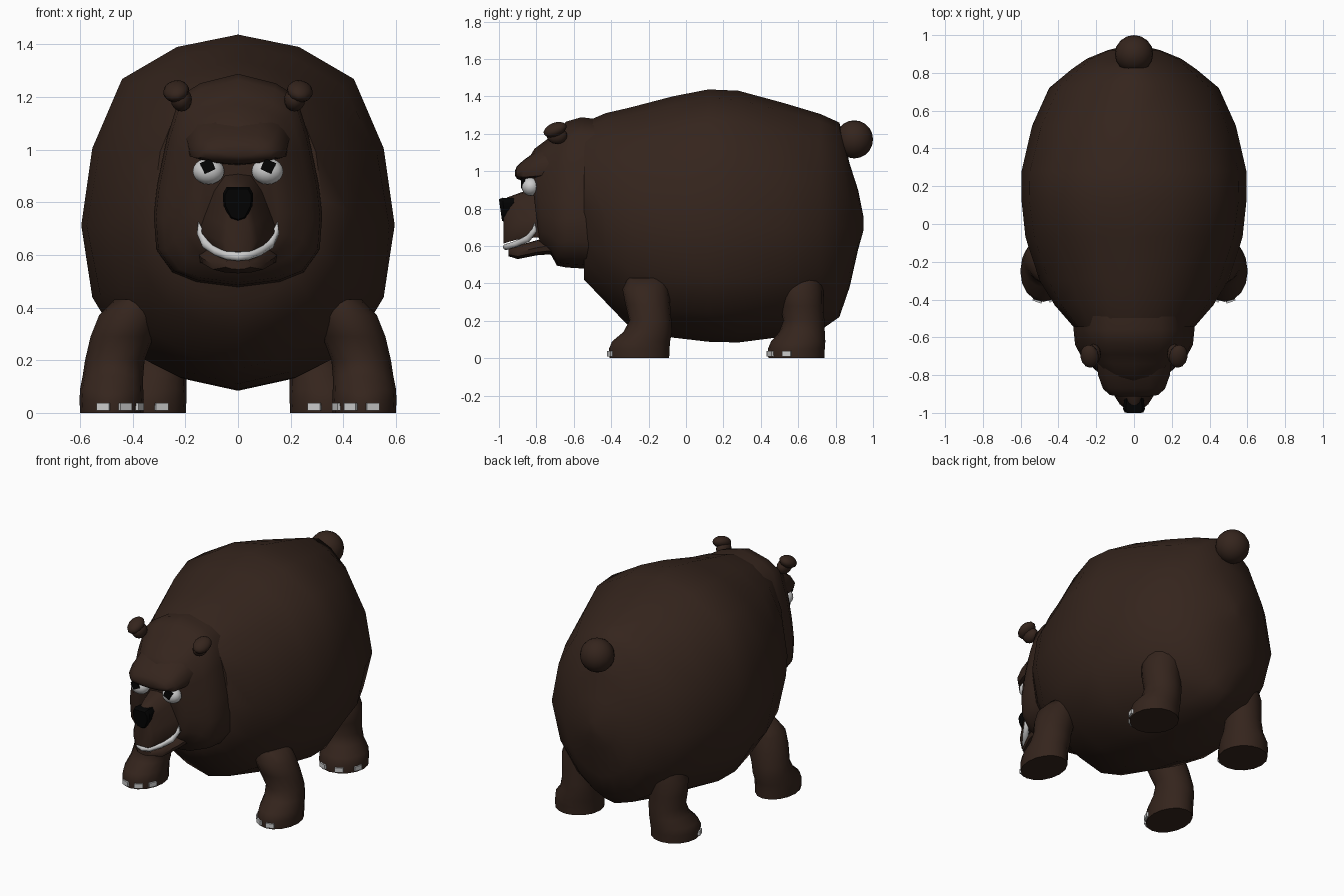
import bpy, bmesh, math
from mathutils import Vector

if "Cube" in bpy.data.objects:
    bpy.data.objects.remove(bpy.data.objects["Cube"])


def material(name, rgb):
    m = bpy.data.materials.new(name)
    m.diffuse_color = (*rgb, 1)
    m.use_nodes = True
    m.node_tree.nodes["Principled BSDF"].inputs["Base Color"].default_value = m.diffuse_color
    return m


FUR = material("brown_fur", (0.035, 0.018, 0.012))
WHITE = material("white", (0.75, 0.75, 0.75))
BLACK = material("black", (0.001, 0.001, 0.001))


def finish(name, bm, mat, angle=50):
    bmesh.ops.recalc_face_normals(bm, faces=bm.faces[:])
    me = bpy.data.meshes.new(name)
    bm.to_mesh(me)
    bm.free()
    ob = bpy.data.objects.new(name, me)
    bpy.context.collection.objects.link(ob)
    me.materials.append(mat)
    if angle:
        bpy.ops.object.select_all(action='DESELECT')
        ob.select_set(True)
        bpy.context.view_layer.objects.active = ob
        bpy.ops.object.shade_smooth_by_angle(angle=math.radians(angle))
    return ob


def loft(name, rings, mat, angle=50):
    bm = bmesh.new()
    loops = [[bm.verts.new(p) for p in r] for r in rings]
    n = len(loops[0])
    for a, b in zip(loops, loops[1:]):
        for i in range(n):
            j = (i + 1) % n
            bm.faces.new((a[i], a[j], b[j], b[i]))
    bm.faces.new(loops[0])
    bm.faces.new(loops[-1])
    return finish(name, bm, mat, angle)


def sections(half, stations):
    """Mirror a half cross-section; station = y, top, bottom, half width, tilt, pinch."""
    full = half + [(-x, z) for x, z in reversed(half) if x > 0]
    out = []
    for y, top, bot, hw, *extra in stations:
        tilt, pinch = (extra + [0, 0])[:2]
        c, h = (top + bot) / 2, (top - bot) / 2
        out.append([(x * hw * (1 - pinch * z * z), y + tilt * z, c + z * h) for x, z in full])
    return out


def ball(name, loc, scale, mat, rot=(0, 0, 0), seg=16):
    bm = bmesh.new()
    bmesh.ops.create_uvsphere(bm, u_segments=seg, v_segments=seg // 2 + 2, radius=1)
    ob = finish(name, bm, mat, 60)
    ob.location, ob.scale, ob.rotation_euler = loc, scale, rot


def block(name, loc, size, mat, rot=(0, 0, 0)):
    bm = bmesh.new()
    bmesh.ops.create_cube(bm, size=1)
    ob = finish(name, bm, mat, 0)
    ob.location, ob.scale, ob.rotation_euler = loc, size, rot


# Barrel body
barrel = [(0, 1), (.39, .93), (.74, .75), (.93, .36), (1, -.07),
          (.93, -.48), (.73, -.77), (.37, -.93), (0, -1)]
loft("body", sections(barrel, [
    (-.545, 1.26, .42, .32, 0, .05), (-.43, 1.31, .30, .42, 0, .15),
    (-.30, 1.34, .165, .50, 0, .2), (-.07, 1.40, .11, .575, 0, .1),
    (.12, 1.437, .088, .595), (.28, 1.43, .084, .595, 0, .03),
    (.52, 1.365, .115, .54, 0, .18), (.72, 1.305, .15, .45, 0, .32),
    (.82, 1.26, .22, .33, 0, .4), (.875, 1.04, .38, .25, 0, .2),
    (.92, .90, .58, .14), (.948, .76, .68, .03)]), FUR)
ball("tail", (0, .9, 1.17), (.102, .1, .102), FUR)

# Head, brow, muzzle and jaw
egg = [(0, 1), (.45, .91), (.69, .79), (.84, .41), (.96, -.05), (1, -.33),
       (.97, -.65), (.78, -.86), (.5, -.95), (0, -1)]
loft("head", sections(egg, [
    (-.40, 1.27, .46, .31), (-.56, 1.288, .48, .32), (-.64, 1.265, .485, .312),
    (-.69, 1.21, .495, .285), (-.73, 1.172, .55, .252, -.01),
    (-.785, 1.12, .58, .20, -.025), (-.81, 1.07, .60, .15, -.03)]), FUR)
lens = [(0, 1), (.45, .95), (.8, .65), (1, 0), (.95, -.6), (.5, -.9), (0, -1)]
loft("brow", sections(lens, [
    (-.70, 1.16, .94, .20), (-.80, 1.108, .94, .19),
    (-.87, 1.058, .945, .165), (-.905, 1.025, .96, .13), (-.913, 1.005, .975, .08)]), FUR)
wedge = [(0, 1), (.35, .95), (.62, .5), (.85, -.2), (1, -.7), (.85, -1), (0, -1)]
loft("upper_muzzle", sections(wedge, [
    (-.70, .93, .64, .17), (-.81, .91, .645, .145), (-.90, .88, .635, .11),
    (-.955, .86, .62, .075), (-.975, .845, .613, .05)]), FUR)
loft("lower_jaw", sections(lens, [
    (-.66, .66, .525, .16), (-.73, .65, .555, .15), (-.80, .63, .55, .14),
    (-.90, .602, .53, .10), (-.948, .588, .545, .05)]), FUR)
loft("nose", sections([(0, 1), (.75, 1), (1, .6), (.95, -.1), (.5, -.85), (0, -1)], [
    (-.92, .855, .75, .05), (-.975, .858, .728, .058, -.006),
    (-.992, .85, .735, .05, -.008)]), BLACK, 30)

# Row of lower teeth ending in a raised fang each side
half_path = [(.150, -.81, .725, .1), (.143, -.81, .685, .85), (.120, -.845, .640, 1.1),
             (.078, -.905, .612, 1), (.038, -.95, .598, 1)]
path = [(-x, y, z, r) for x, y, z, r in half_path] + [(0, -.962, .594, 1)] + half_path[::-1]
rings = []
for i, (x, y, z, r) in enumerate(path):
    a, b = path[max(i - 1, 0)], path[min(i + 1, len(path) - 1)]
    d = (Vector(b[:3]) - Vector(a[:3])).normalized()
    side = d.cross(Vector((0, 1, 0))).normalized()
    up = side.cross(d)
    rings.append([Vector((x, y, z)) + .017 * r * (math.cos(t) * side + math.sin(t) * up)
                  for t in [k * math.tau / 8 for k in range(8)]])
loft("teeth", rings, WHITE)

# Legs: ring = centre x, centre y, z, radius x, radius y
front = [(.38, -.20, .43, .09, .11), (.41, -.215, .37, .118, .125), (.44, -.205, .29, .12, .12),
         (.468, -.19, .20, .113, .112), (.475, -.205, .14, .115, .13), (.48, -.24, .09, .12, .155),
         (.48, -.25, .05, .122, .162), (.48, -.25, 0, .12, .16)]
hind = [(.29, .62, .42, .11, .11), (.305, .615, .36, .12, .12), (.31, .62, .28, .115, .115),
        (.308, .63, .20, .11, .11), (.315, .62, .14, .118, .122), (.335, .60, .09, .14, .145),
        (.34, .59, .05, .144, .152), (.34, .59, 0, .142, .15)]

for s, tag in ((-1, "left"), (1, "right")):
    # Eyes and ears
    ball(f"{tag}_eye", (s * .112, -.83, .918), (.06, .05, .05), WHITE)
    block(f"{tag}_pupil", (s * .115, -.872, .937), (.045, .02, .045), BLACK,
          (0, s * math.radians(25), 0))
    ball(f"{tag}_ear", (s * .235, -.70, 1.222), (.05, .065, .036), FUR,
         (math.radians(22), s * math.radians(15), 0), 12)
    ball(f"{tag}_ear_base", (s * .215, -.69, 1.19), (.04, .055, .045), FUR, seg=12)
    for part, leg, toes in (("front", front, (-150, -115, -75)),
                            ("hind", hind, (-110, -65, -20))):
        loft(f"{tag}_{part}_leg", [
            [(s * (cx + rx * math.cos(k * math.tau / 16)),
              cy + ry * math.sin(k * math.tau / 16), z) for k in range(16)]
            for cx, cy, z, rx, ry in leg], FUR)
        # Claws around the toe edge
        cx, cy, _, rx, ry = leg[-1]
        for i, deg in enumerate(toes):
            a = math.radians(deg)
            nx, ny = math.cos(a) / rx, math.sin(a) / ry
            block(f"{tag}_{part}_claw_{i + 1}",
                  (s * (cx + rx * math.cos(a)), cy + ry * math.sin(a), .024),
                  (.018, .05, .028), WHITE, (0, 0, math.atan2(ny, s * nx)))
